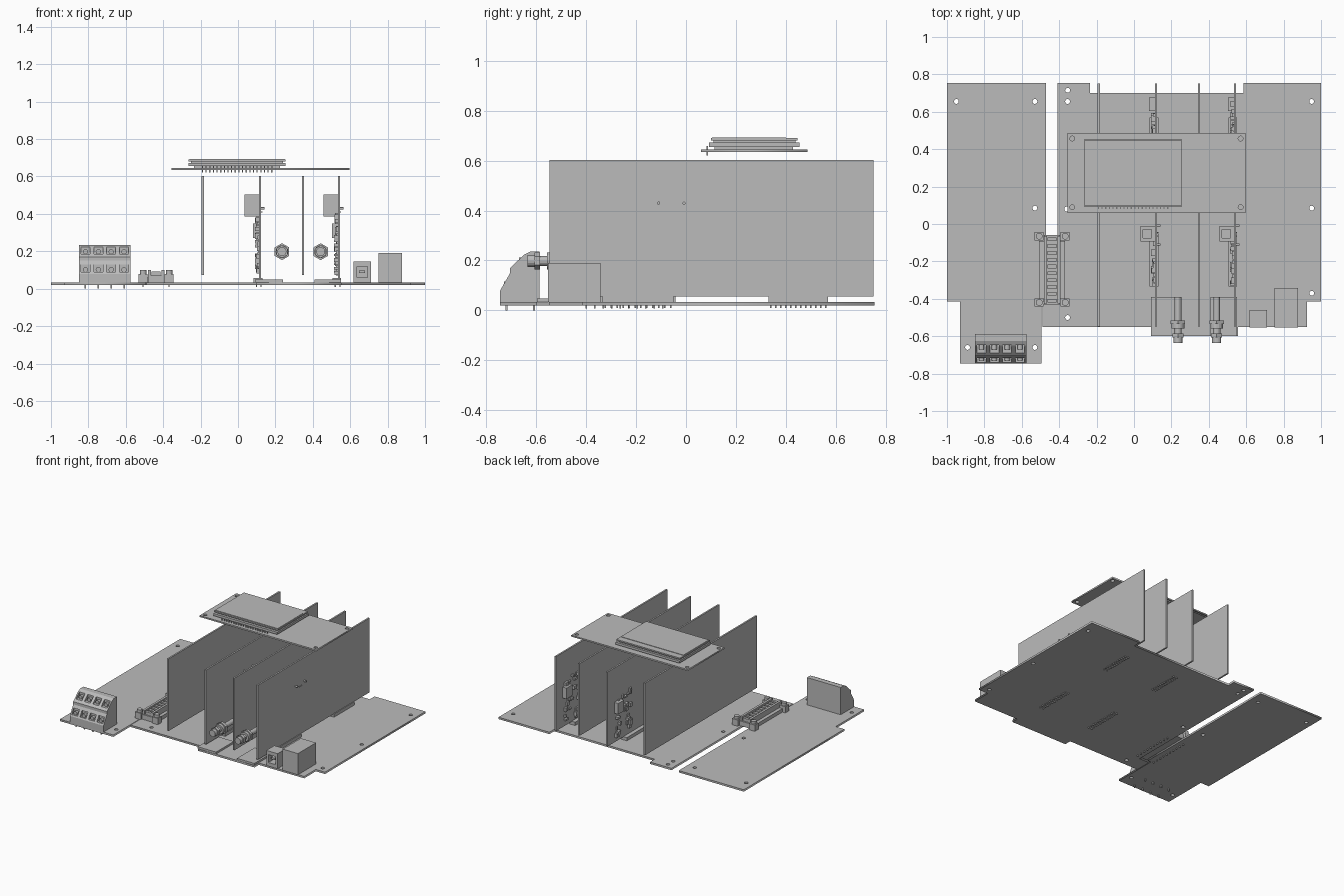
import bpy
import bmesh
import math
import random
from mathutils import Matrix, Vector

random.seed(4)
default_cube = bpy.data.objects.get("Cube")
if default_cube:
    bpy.data.objects.remove(default_cube, do_unlink=True)

# One plain grey for everything
grey = bpy.data.materials.new("plain_grey")
grey.use_nodes = True
colour = (0.5, 0.5, 0.5, 1)
grey.diffuse_color = colour
grey.node_tree.nodes["Principled BSDF"].inputs["Base Color"].default_value = colour

BOARD_LOW, BOARD_TOP = 0.02, 0.034


def finish(name, mesh_builder):
    mesh = bpy.data.meshes.new(name)
    mesh_builder.to_mesh(mesh)
    mesh_builder.free()
    mesh.materials.append(grey)
    part = bpy.data.objects.new(name, mesh)
    bpy.context.collection.objects.link(part)
    return part


def add_box(bm, xs, ys, zs):
    size = Vector((xs[1] - xs[0], ys[1] - ys[0], zs[1] - zs[0]))
    centre = Vector((sum(xs), sum(ys), sum(zs))) / 2
    matrix = Matrix.Translation(centre) @ Matrix.Diagonal((*size, 1))
    bmesh.ops.create_cube(bm, size=1, matrix=matrix)


def boxes(name, *specs):
    bm = bmesh.new()
    for xs, ys, zs in specs:
        add_box(bm, xs, ys, zs)
    return finish(name, bm)


def add_rod(bm, start, end, radius, sides=12):
    start, end = Vector(start), Vector(end)
    axis = end - start
    turn = axis.to_track_quat("Z", "Y").to_matrix().to_4x4()
    bmesh.ops.create_cone(bm, cap_ends=True, segments=sides, radius1=radius, radius2=radius,
                          depth=axis.length, matrix=Matrix.Translation((start + end) / 2) @ turn)


def board(name, outline, holes, low, top):
    """Flat plate with round holes, filled from a 2D curve."""
    curve = bpy.data.curves.new(name, "CURVE")
    curve.dimensions = "2D"
    curve.fill_mode = "BOTH"
    curve.extrude = (top - low) / 2
    loops = [outline]
    for x, y in holes:
        angles = [math.tau * i / 16 for i in range(16)]
        loops.append([(x + 0.013 * math.cos(a), y + 0.013 * math.sin(a)) for a in angles])
    for loop in loops:
        spline = curve.splines.new("POLY")
        spline.points.add(len(loop) - 1)
        for point, (x, y) in zip(spline.points, loop):
            point.co = (x, y, 0, 1)
        spline.use_cyclic_u = True
    shape = bpy.data.objects.new(name + "_curve", curve)
    bpy.context.collection.objects.link(shape)
    bpy.context.view_layer.update()
    bm = bmesh.new()
    bm.from_mesh(shape.to_mesh())
    shape.to_mesh_clear()
    bpy.data.objects.remove(shape, do_unlink=True)
    bmesh.ops.translate(bm, verts=bm.verts, vec=(0, 0, (top + low) / 2))
    return finish(name, bm)


def cut(part, cutter):
    modifier = part.modifiers.new("cut", "BOOLEAN")
    modifier.operation = "DIFFERENCE"
    modifier.solver = "EXACT"
    modifier.object = cutter
    cutter.hide_render = True
    bpy.context.view_layer.objects.active = part
    bpy.ops.object.modifier_apply(modifier=modifier.name)
    bpy.data.objects.remove(cutter, do_unlink=True)


# Base boards
board("side_base_board",
      [(-1, .755), (-.47, .755), (-.47, -.415), (-.495, -.415), (-.495, -.745),
       (-.93, -.745), (-.93, -.415), (-1, -.415)],
      [(-.95, .655), (-.53, .655), (-.53, .085), (-.89, -.66), (-.53, -.66)],
      BOARD_LOW, BOARD_TOP)
board("main_base_board",
      [(-.41, .755), (-.235, .755), (-.235, .7), (.585, .7), (.585, .755), (1, .755),
       (1, -.415), (.925, -.415), (.925, -.55), (.555, -.55), (.555, -.6), (.095, -.6),
       (.095, -.55), (-.49, -.55), (-.49, -.43), (-.41, -.43)],
      [(-.355, .715), (-.355, .655), (-.355, -.5), (-.36, .08),
       (.95, .655), (.95, .085), (.95, -.37)],
      BOARD_LOW, BOARD_TOP)

# Upright cards
for name, x, low in (("first", -.188, .072), ("second", .118, .055),
                     ("third", .347, .072), ("fourth", .54, .055)):
    boxes(name + "_upright_card", ((x - .006, x + .006), (-.548, .752), (low, .603)))


def card_parts(prefix, x):
    """Everything fixed to the left-hand face of one populated card."""
    face = x - .006
    # Square socket with a recess on top, and its pegs through the card
    socket = boxes(prefix + "_square_socket", ((x - .083, face), (-.093, -.01), (.385, .505)))
    cut(socket, boxes("socket_cutter", ((x - .07, x - .025), (-.075, -.03), (.44, .52))))
    pegs = bmesh.new()
    for y in (-.11, -.008):
        add_rod(pegs, (face, y, .43), (x + .025, y, .43), .006)
    for y in (-.065, -.045):
        add_rod(pegs, (face, y, .41), (x + .012, y, .41), .003, 6)
    finish(prefix + "_socket_pegs", pegs)
    boxes(prefix + "_rear_relay", ((x - .038, face), (.605, .675), (.27, .35)))
    # Small chips scattered in two groups
    chips = bmesh.new()
    for near, far, count in ((-.32, -.08, 26), (.49, .66, 26)):
        for _ in range(count):
            y, z = random.uniform(near, far), random.uniform(.08, .4)
            wide, tall = random.uniform(.006, .018), random.uniform(.005, .015)
            add_box(chips, (face - random.uniform(.006, .022), face),
                    (y - wide, y + wide), (z - tall, z + tall))
    finish(prefix + "_chips", chips)
    # Foot connectors and the pins below the base board
    pins = bmesh.new()
    for label, near, far in (("front", -.335, -.05), ("rear", .33, .57)):
        boxes(prefix + "_" + label + "_foot_connector",
              ((x - .035, x + .012), (near, far), (BOARD_TOP, .058)))
        for i in range(12):
            y = near + (far - near) * (i + .5) / 12
            for px in (x - .02, x + .005):
                add_box(pins, (px - .003, px + .003), (y - .003, y + .003), (.01, BOARD_TOP))
    finish(prefix + "_foot_pins", pins)


card_parts("second_card", .118)
card_parts("fourth_card", .54)

# Threaded aerial sockets on low plates
for label, x, plate in (("inner", .235, (.09, .24)), ("outer", .442, (.41, .552))):
    boxes(label + "_aerial_plate", (plate, (-.598, -.39), (BOARD_TOP, .048)))
    bm = bmesh.new()
    for near, far, radius, sides in ((-.52, -.39, .018, 16), (-.535, -.515, .045, 6),
                                     (-.558, -.535, .034, 16), (-.59, -.558, .02, 16),
                                     (-.608, -.585, .034, 6), (-.635, -.6, .024, 16)):
        add_rod(bm, (x, near, .198), (x, far, .198), radius, sides)
    finish(label + "_aerial_socket", bm)

# Raised display
corners = [(x, y) for x in (-.33, .57) for y in (.09, .457)]
board("display_board", [(-.355, .06), (.595, .06), (.595, .487), (-.355, .487)],
      corners, .634, .645)
boxes("display_module",
      ((-.235, .225), (.115, .43), (.645, .69)),
      ((-.265, .255), (.092, .455), (.655, .672)),
      ((-.25, .24), (.11, .44), (.672, .68)),
      ((-.265, .255), (.1, .448), (.68, .69)))
boxes("display_screen", ((-.26, .25), (.105, .4), (.689, .693)))
header = bmesh.new()
for i in range(20):
    x = -.19 + i * .0195
    add_box(header, (x - .003, x + .003), (.082, .088), (.621, .658))
finish("display_header_pins", header)

# Four-way wire terminal, sloped profile extruded along x
terminal = bmesh.new()
profile = [(-.745, BOARD_TOP), (-.745, .08), (-.705, .15), (-.705, .17), (-.65, .222),
           (-.625, .235), (-.587, .235), (-.587, BOARD_TOP)]
side = terminal.faces.new([terminal.verts.new((-.85, y, z)) for y, z in profile])
swept = bmesh.ops.extrude_face_region(terminal, geom=[side])["geom"]
bmesh.ops.translate(terminal, vec=(.275, 0, 0),
                    verts=[v for v in swept if isinstance(v, bmesh.types.BMVert)])
bmesh.ops.recalc_face_normals(terminal, faces=terminal.faces)
terminal = finish("wire_terminal", terminal)
pockets, levers, legs = bmesh.new(), bmesh.new(), bmesh.new()
for i in range(4):
    x = -.85 + .275 * (i + .5) / 4
    for y, z in ((-.74, .09), (-.68, .185)):
        add_box(pockets, (x - .024, x + .024), (y - .05, y + .032), (z, z + .04))
        add_rod(levers, (x, y + .01, z + .012), (x, y + .035, z + .012), .014)
    for y in (-.72, -.61):
        add_box(legs, (x - .004, x + .004), (y - .004, y + .004), (0, BOARD_TOP))
cut(terminal, finish("pocket_cutter", pockets))
finish("terminal_levers", levers)
finish("terminal_legs", legs)

# Connector that bridges the two base boards
bridge = bmesh.new()
add_box(bridge, (-.48, -.395), (-.43, -.06), (BOARD_TOP, .07))
for i in range(10):
    y = -.41 + i * .0365
    add_box(bridge, (-.462, -.415), (y - .01, y + .01), (.07, .092))
for low, high, centre in ((-.482, -.465, -.507), (-.41, -.393, -.368)):
    add_box(bridge, (low, high), (-.425, -.065), (BOARD_TOP, .1))
    add_box(bridge, (min(low, centre), max(high, centre)), (-.4, -.09), (BOARD_TOP, .06))
    for y in (-.42, -.065):
        add_box(bridge, (centre - .024, centre + .024), (y - .022, y + .022), (BOARD_TOP, .08))
        add_rod(bridge, (centre, y, .08), (centre, y, .1), .018, 16)
    for i in range(10):
        y = -.4 + i * .034
        add_box(bridge, (centre - .003, centre + .003), (y - .003, y + .003), (.008, BOARD_TOP))
finish("bridge_connector", bridge)

# Front sockets
boxes("network_socket", ((.752, .876), (-.553, -.343), (BOARD_TOP, .19)))
jack = boxes("small_jack", ((.618, .71), (-.553, -.46), (BOARD_TOP, .145)))
cut(jack, boxes("jack_cutter", ((.635, .693), (-.57, -.48), (.06, .118))))
boxes("jack_tongue", ((.648, .68), (-.54, -.475), (.085, .098)))
